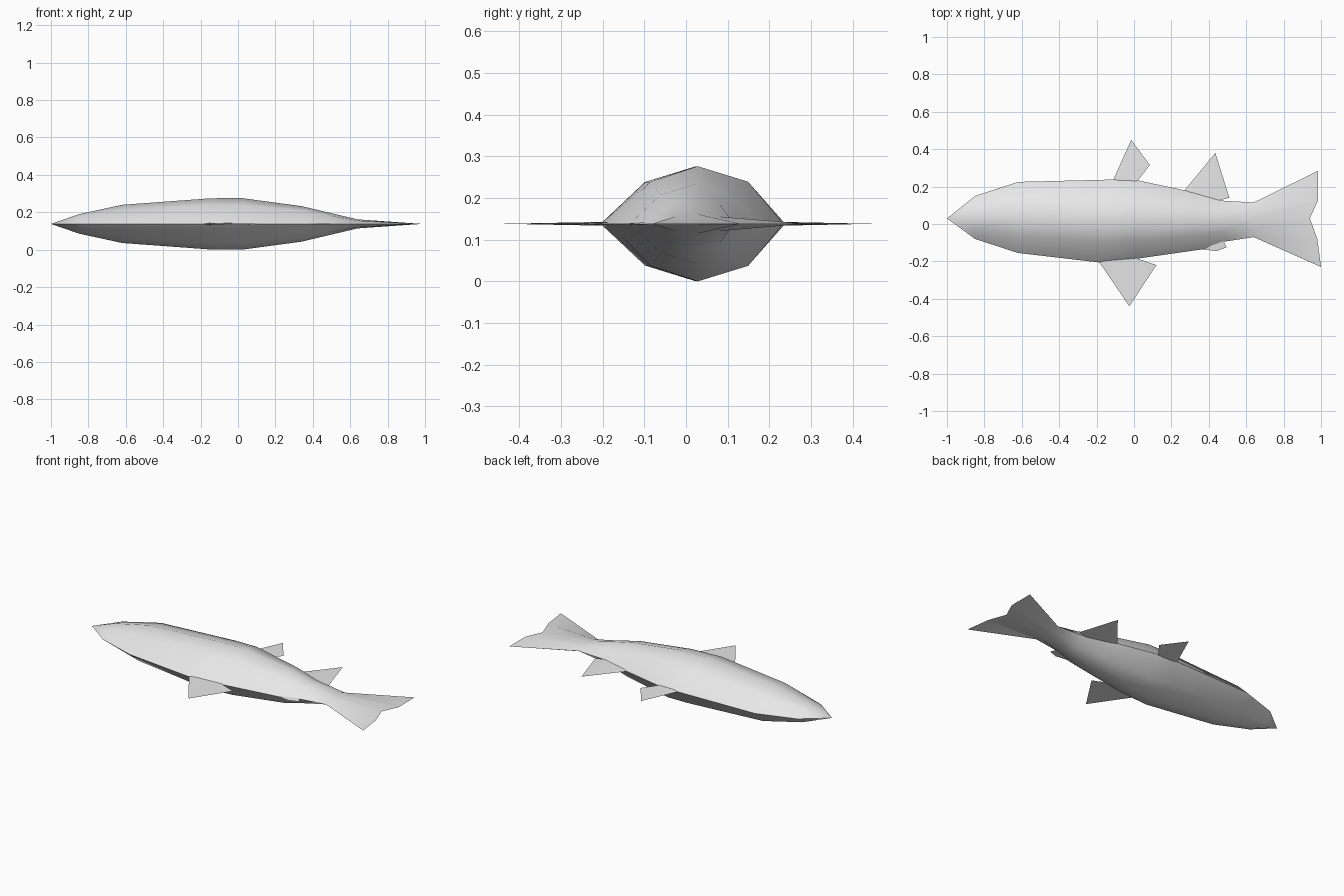
import bpy
import bmesh
import math

cube = bpy.data.objects.get("Cube")
if cube:
    bpy.data.objects.remove(cube, do_unlink=True)

MID = 0.138  # height of the flat keel plane

# One plain grey for the whole fish
grey = bpy.data.materials.new("light_grey")
grey.use_nodes = True
colour = (0.8, 0.8, 0.8, 1)
grey.diffuse_color = colour
grey.node_tree.nodes["Principled BSDF"].inputs["Base Color"].default_value = colour


def finish(name, bm):
    bmesh.ops.remove_doubles(bm, verts=bm.verts, dist=0.0005)
    bmesh.ops.recalc_face_normals(bm, faces=bm.faces)
    mesh = bpy.data.meshes.new(name)
    bm.to_mesh(mesh)
    bm.free()
    mesh.materials.append(grey)
    obj = bpy.data.objects.new(name, mesh)
    bpy.context.collection.objects.link(obj)
    bpy.ops.object.select_all(action="DESELECT")
    obj.select_set(True)
    bpy.context.view_layer.objects.active = obj
    bpy.ops.object.shade_smooth_by_angle(angle=math.radians(48))
    return obj


# Half cross-section from belly keel to back keel: (across, height) fractions
ARC = [(0, 0), (0.24, 0.73), (0.51, 1), (0.8, 0.73), (1, 0)]


def half_ring(belly, back, height):
    return [(belly[0] + (back[0] - belly[0]) * t,
             belly[1] + (back[1] - belly[1]) * t, height * h) for t, h in ARC]


# Body stations from nose to tail root: belly point, back point, half height
stations = [
    ((-1, 0.03), (-1, 0.03), 0),
    ((-0.85, -0.08), (-0.85, 0.15), 0.052),
    ((-0.62, -0.155), (-0.62, 0.225), 0.102),
    ((-0.19, -0.205), (-0.1, 0.238), 0.137),
    ((0.02, -0.185), (0.02, 0.233), 0.138),
    ((0.37, -0.135), (0.31, 0.172), 0.095),
    ((0.48, -0.095), (0.47, 0.125), 0.063),
    ((0.64, -0.07), (0.64, 0.115), 0.024),
]
rings = [half_ring(*s) for s in stations]

# Forked trailing edge of the tail, pinched to zero thickness
rings.append([(1, -0.23, 0), (0.98, -0.08, 0), (0.94, 0.03, 0),
              (0.985, 0.13, 0), (0.985, 0.285, 0)])

# Loft both mirrored flanks
bm = bmesh.new()
for side in (1, -1):
    grid = [[bm.verts.new((x, y, MID + side * z)) for x, y, z in ring] for ring in rings]
    for a, b in zip(grid, grid[1:]):
        for i in range(len(ARC) - 1):
            if a is grid[0]:
                bm.faces.new((a[0], b[i], b[i + 1]))
            else:
                bm.faces.new((a[i], b[i], b[i + 1], a[i + 1]))
bmesh.ops.dissolve_degenerate(bm, dist=0.0001, edges=bm.edges)
finish("body_and_tail", bm)


def fin(name, front_root, tip, rear_tip, rear_root, inset):
    """Thin wedge, thick at a root buried in the body, sharp at the outer edge."""
    roots = [(front_root[0] + 0.02, front_root[1] + inset, 0.005),
             (rear_root[0], rear_root[1] + inset, 0.005)]
    outline = [roots[0], (*front_root, 0), (*tip, 0), (*rear_tip, 0),
               (*rear_root, 0.003), roots[1]]
    bm = bmesh.new()
    for side in (1, -1):
        v = [bm.verts.new((x, y, MID + side * z)) for x, y, z in outline]
        for face in ((0, 1, 2), (0, 2, 4, 5), (2, 3, 4)):
            bm.faces.new([v[i] for i in face])
    finish(name, bm)


fin("front_back_fin", (-0.11, 0.238), (-0.015, 0.45), (0.085, 0.315), (0.02, 0.232), -0.03)
fin("rear_back_fin", (0.27, 0.18), (0.435, 0.38), (0.51, 0.14), (0.45, 0.125), -0.03)
fin("front_belly_fin", (-0.185, -0.205), (-0.025, -0.44), (0.12, -0.22), (0.02, -0.185), 0.03)
fin("rear_belly_fin", (0.37, -0.135), (0.44, -0.145), (0.495, -0.125), (0.48, -0.095), 0.03)
